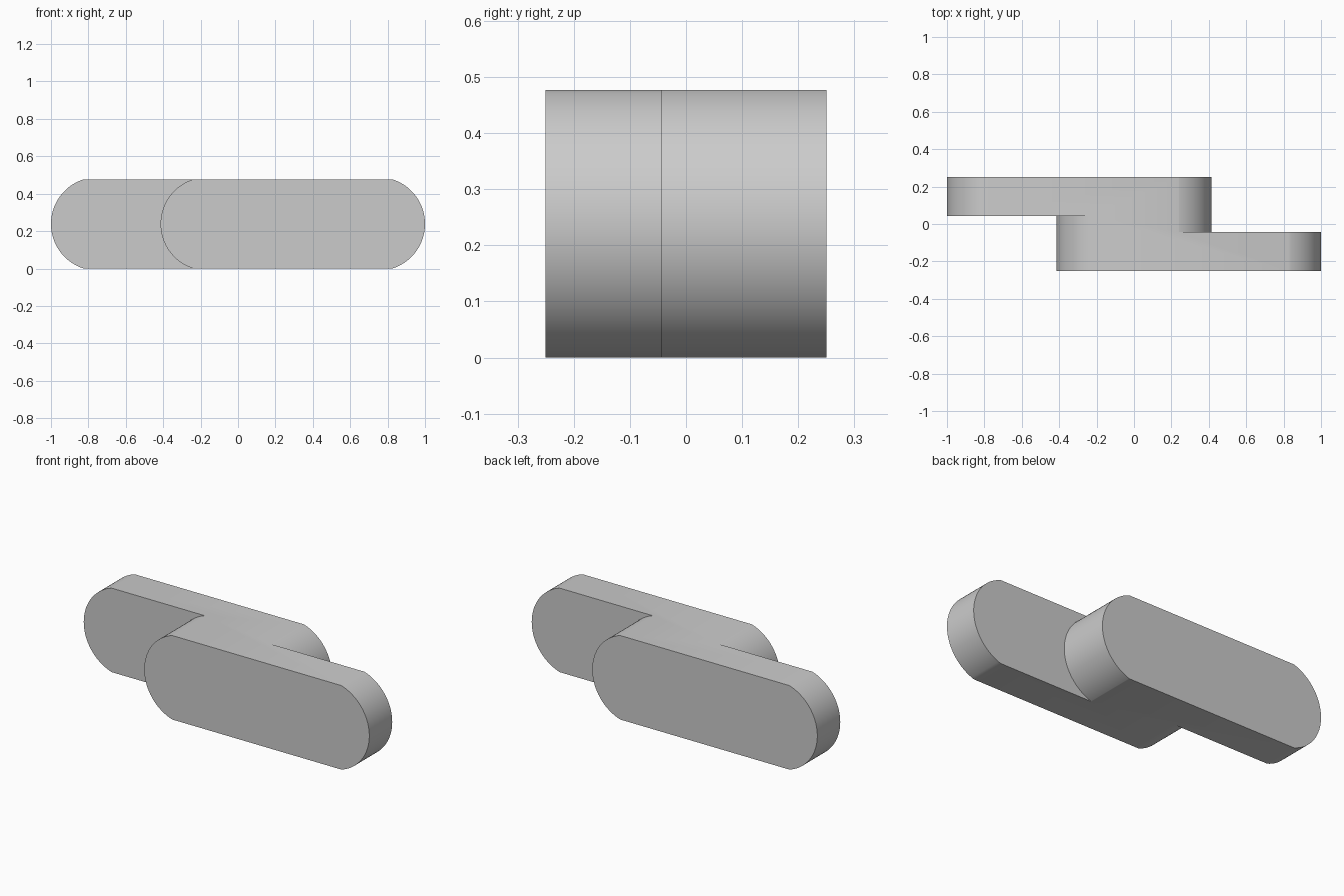
import bpy, bmesh, math

if "Cube" in bpy.data.objects:
    bpy.data.objects.remove(bpy.data.objects["Cube"])

H = 0.477        # height
R = 0.25         # end radius
ZC = H / 2
SEG = 40


def arc(cx, half_angle, facing):
    """Points of an end arc from bottom to top, bulging to +x or -x."""
    return [(cx + facing * R * math.cos(a), ZC + R * math.sin(a))
            for a in (half_angle * (2 * i / SEG - 1) for i in range(SEG + 1))]


def extrude_profile(name, pts, y0, y1):
    """Solid from an x-z outline extruded along y."""
    bm = bmesh.new()
    face = bm.faces.new([bm.verts.new((x, y0, z)) for x, z in pts])
    out = bmesh.ops.extrude_face_region(bm, geom=[face])
    verts = [g for g in out["geom"] if isinstance(g, bmesh.types.BMVert)]
    bmesh.ops.translate(bm, verts=verts, vec=(0, y1 - y0, 0))
    bmesh.ops.recalc_face_normals(bm, faces=bm.faces)
    mesh = bpy.data.meshes.new(name)
    bm.to_mesh(mesh)
    bm.free()
    ob = bpy.data.objects.new(name, mesh)
    bpy.context.collection.objects.link(ob)
    return ob


# Full rounded bar
end = math.asin(ZC / R)
link = extrude_profile("double_link",
                       arc(1 - R, end, 1) + arc(R - 1, end, -1)[::-1],
                       -0.25, 0.25)

# Concave notches: front left, and the same turned half round for back right
notch = arc(-0.414 + R, math.pi / 2, -1) + [(-1.2, 0.6), (-1.2, -0.1)]
cutters = []
for name, turn in (("front_notch_cutter", 1), ("back_notch_cutter", -1)):
    cutter = extrude_profile(name, [(turn * x, z) for x, z in notch],
                             -0.4 * turn, 0.044 * turn)
    cutter.hide_render = True
    mod = link.modifiers.new(name, 'BOOLEAN')
    mod.operation = 'DIFFERENCE'
    mod.solver = 'EXACT'
    mod.object = cutter
    cutters.append(cutter)

# Apply the cuts and shade
bpy.context.view_layer.objects.active = link
link.select_set(True)
for name in [m.name for m in link.modifiers]:
    bpy.ops.object.modifier_apply(modifier=name)
for cutter in cutters:
    bpy.data.objects.remove(cutter)
bpy.ops.object.shade_smooth_by_angle(angle=math.radians(30))
